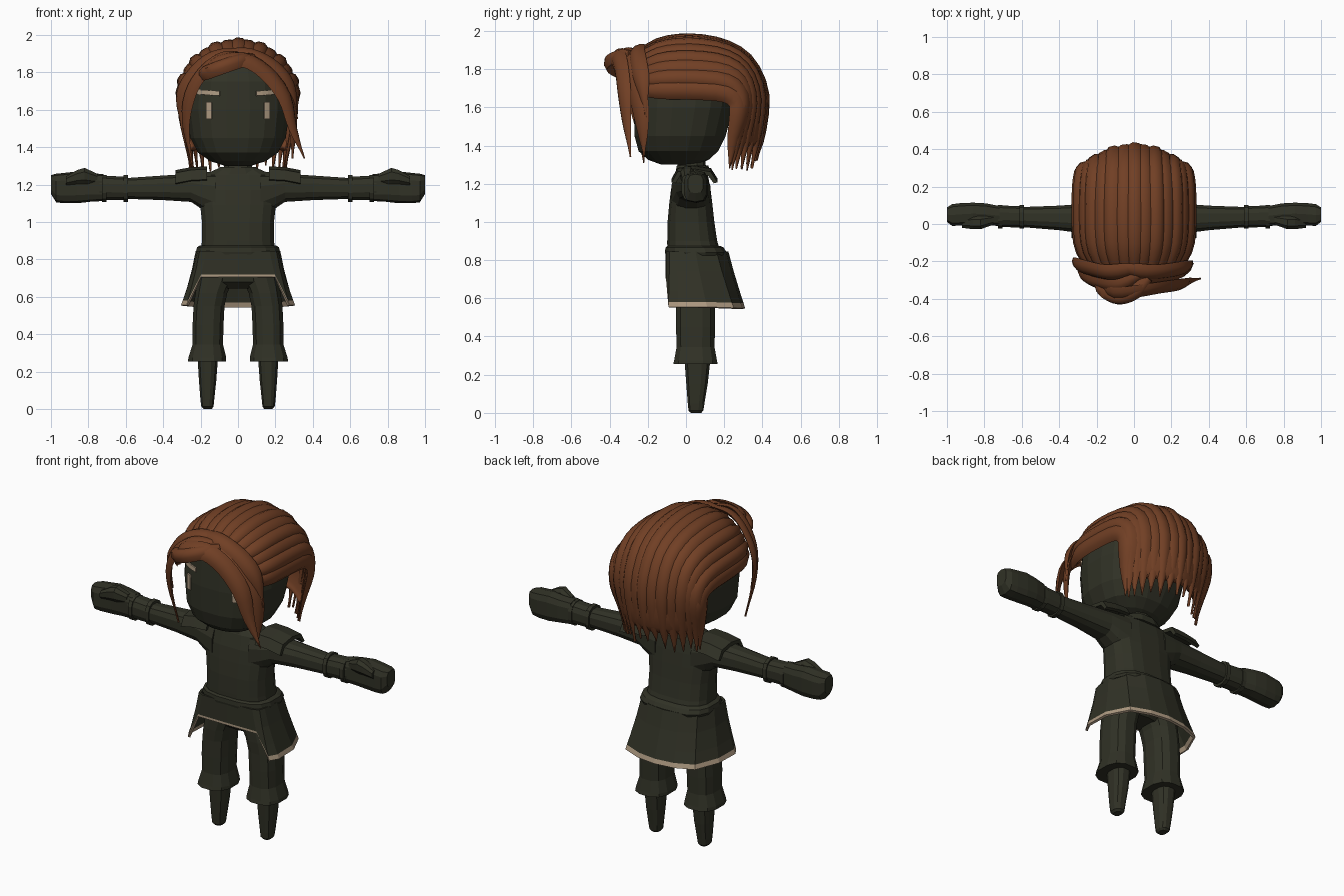
import bpy, math, random
from mathutils import Vector as V

if "Cube" in bpy.data.objects:
    bpy.data.objects.remove(bpy.data.objects["Cube"])

random.seed(4)


def material(name, rgb):
    m = bpy.data.materials.new(name)
    m.diffuse_color = (*rgb, 1)
    m.use_nodes = True
    m.node_tree.nodes["Principled BSDF"].inputs["Base Color"].default_value = m.diffuse_color
    return m


DARK = material("dark_olive", (0.030, 0.031, 0.019))
HAIR = material("auburn", (0.165, 0.050, 0.018))
TRIM = material("tan_trim", (0.42, 0.32, 0.22))


def make(name, verts, faces, mats, smooth=None):
    me = bpy.data.meshes.new(name)
    me.from_pydata([tuple(v) for v in verts], [], faces)
    for m in mats:
        me.materials.append(m)
    ob = bpy.data.objects.new(name, me)
    bpy.context.collection.objects.link(ob)
    if smooth:
        me.polygons.foreach_set("use_smooth", [True] * len(me.polygons))
        me.set_sharp_from_angle(angle=math.radians(smooth))
    return ob


def mirror(ob):
    ob.modifiers.new("mirror", 'MIRROR').use_mirror_merge = False
    return ob


def loft(name, rings, mat, smooth=None):
    n = len(rings[0])
    verts = [p for r in rings for p in r]
    faces = [(i * n + j, i * n + (j + 1) % n, (i + 1) * n + (j + 1) % n, (i + 1) * n + j)
             for i in range(len(rings) - 1) for j in range(n)]
    faces += [tuple(range(n))[::-1], tuple(range(len(verts) - n, len(verts)))]
    return make(name, verts, faces, [mat], smooth)


def oval(n, cu, cv, ru, rv, p=0.8):
    """Rounded-box outline; p below 1 makes it squarer."""
    out = []
    for k in range(n):
        a = 2 * math.pi * (k + 0.5) / n
        c, s = math.cos(a), math.sin(a)
        out.append((cu + ru * math.copysign(abs(c) ** p, c), cv + rv * math.copysign(abs(s) ** p, s)))
    return out


def upright(name, rows, n, mat=DARK, smooth=None, p=0.8):
    """Rows of (z, x min, x max, y min, y max)."""
    return loft(name, [[V((x, y, z)) for x, y in oval(n, (a + b) / 2, (c + d) / 2, (b - a) / 2, (d - c) / 2, p)]
                       for z, a, b, c, d in rows], mat, smooth)


def sideways(name, rows, n, p=0.8):
    """Rows of (x, y min, y max, z min, z max), mirrored to both arms."""
    return mirror(loft(name, [[V((x, y, z)) for y, z in oval(n, (a + b) / 2, (c + d) / 2, (b - a) / 2, (d - c) / 2, p)]
                              for x, a, b, c, d in rows], DARK))


# Head
HEAD = [(1.30, .07, -.13, .06), (1.325, .15, -.2, .12), (1.37, .215, -.25, .17), (1.45, .258, -.272, .21),
        (1.6, .28, -.275, .25), (1.75, .27, -.265, .27), (1.86, .2, -.2, .2), (1.92, .05, -.05, .05)]
upright("head", [(z, -hx, hx, f, b) for z, hx, f, b in HEAD], 20)


def face_y(x, z):
    """Depth of the face surface at a point seen from the front."""
    for (z0, h0, f0, b0), (z1, h1, f1, b1) in zip(HEAD, HEAD[1:]):
        if z0 <= z <= z1:
            t = (z - z0) / (z1 - z0)
            h, f, b = h0 + t * (h1 - h0), f0 + t * (f1 - f0), b0 + t * (b1 - b0)
            c = min(1, abs(x) / h) ** 1.25
            return (f + b) / 2 - (b - f) / 2 * (1 - c * c) ** 0.4


# Eyes and brows as thin plates following the face
def plate(name, x0, x1, z0, z1, slope=0):
    vs = []
    for i in range(5):
        x = x0 + (x1 - x0) * i / 4
        for z in (z0, z1):
            zz = z + slope * i / 4
            vs.append((x, face_y(x, zz) - 0.008, zz))
    ob = make(name, vs, [(2 * i, 2 * i + 2, 2 * i + 3, 2 * i + 1) for i in range(4)], [TRIM])
    ob.modifiers.new("thickness", 'SOLIDIFY').thickness = 0.009
    return ob


mirror(plate("eye", .142, .172, 1.55, 1.64))
mirror(plate("brow", .10, .22, 1.675, 1.70, .008))

# Neck, torso and belt
upright("neck", [(1.22, -.09, .09, -.05, .11), (1.34, -.07, .07, -.04, .1)], 10)
upright("torso", [(.82, -.205, .205, -.1, .19), (.9, -.195, .195, -.1, .165), (1.0, -.195, .195, -.098, .15),
                  (1.09, -.205, .205, -.09, .14), (1.17, -.215, .215, -.08, .13), (1.25, -.19, .19, -.06, .115),
                  (1.285, -.11, .11, -.04, .1)], 16, p=.7)
upright("belt", [(.825, -.222, .222, -.108, .21), (.84, -.228, .228, -.112, .215), (.865, -.222, .222, -.11, .2),
                 (.875, -.205, .205, -.1, .18)], 16, p=.7)

# Collar
upright("collar", [(1.25, -.14, .14, -.06, .13), (1.295, -.1, .1, -.05, .12)], 12)

# Shoulder flaps
flap = []
for x, lift in ((.165, .012), (.25, .008), (.335, -.008)):
    flap.append([V((x, y, z + lift)) for y, z in ((-.075, 1.215), (-.045, 1.27), (.045, 1.285), (.13, 1.27), (.165, 1.215),
                                                  (.145, 1.21), (.115, 1.25), (.045, 1.262), (-.03, 1.25), (-.055, 1.21))])
mirror(loft("shoulder_flap", flap, DARK))

# Arms, bracers, hands and thumbs
sideways("arm", [(.12, -.08, .13, 1.02, 1.275), (.2, -.065, .12, 1.07, 1.265), (.25, -.055, .112, 1.105, 1.26),
                 (.4, -.035, .1, 1.115, 1.25), (.6, -.018, .092, 1.122, 1.236), (.74, -.012, .092, 1.125, 1.24)], 12)
sideways("bracer", [(.6, -.02, .098, 1.115, 1.243), (.72, -.018, .1, 1.115, 1.25)], 12)
for i, x in enumerate((.6, .715)):
    sideways("bracer_band_%d" % i, [(x - .012, -.026, .104, 1.105, 1.252), (x + .012, -.026, .104, 1.105, 1.254)], 12)
sideways("hand", [(.72, -.01, .098, 1.112, 1.255), (.79, -.008, .112, 1.108, 1.262), (.86, -.005, .116, 1.1, 1.27),
                  (.93, -.01, .113, 1.1, 1.262), (.972, -.012, .108, 1.105, 1.258), (1.0, .01, .09, 1.15, 1.25)], 10, .6)
sideways("thumb", [(.75, -.005, .05, 1.2, 1.258), (.82, -.03, .045, 1.2, 1.292), (.86, -.03, .045, 1.2, 1.28),
                   (.92, -.022, .03, 1.195, 1.245)], 8)

# Pelvis, trouser legs and lower legs
upright("pelvis", [(.645, -.1, .1, -.02, .12), (.68, -.19, .19, -.06, .16), (.85, -.2, .2, -.09, .18)], 14)
mirror(upright("trouser_leg", [(.255, .06, .27, -.07, .17), (.275, .06, .268, -.065, .165), (.345, .078, .245, -.052, .152),
                               (.45, .075, .245, -.055, .155), (.55, .07, .24, -.055, .155), (.62, .055, .23, -.06, .158),
                               (.72, .01, .215, -.06, .16)], 12))
mirror(upright("lower_leg", [(0, .14, .185, .025, .08), (.012, .13, .197, .012, .092), (.05, .126, .202, .008, .098),
                             (.15, .115, .21, 0, .115), (.28, .105, .218, -.01, .13)], 12))

# Tunic skirt, open at the front, with a trimmed hem: top x, y then hem x, y, z
half = [(0, -.107, 0, -.107, .705), (.17, -.105, .2, -.105, .705), (.205, -.085, .275, -.092, .555),
        (.215, -.05, .305, -.04, .555), (.226, .05, .3, .11, .555), (.19, .16, .235, .25, .55),
        (.1, .21, .12, .295, .548), (0, .222, 0, .31, .548)]
cols = half + [(-a, b, -c, d, e) for a, b, c, d, e in half[-2:0:-1]]
verts, faces = [], []
for i, (tx, ty, bx, by, bz) in enumerate(cols):
    k = 0.9 if bz > .6 else 0.91
    for t in (0, .35, .7, k, 1):
        verts.append((tx + (bx - tx) * t ** 1.2, ty + (by - ty) * t ** 1.1, .845 + (bz - .845) * t))
    a, b = i * 5, (i + 1) % len(cols) * 5
    faces += [(a + j, a + j + 1, b + j + 1, b + j) for j in range(4)]
skirt = make("tunic_skirt", verts, faces, [DARK, TRIM])
for f in skirt.data.polygons:
    f.material_index = int(f.index % 4 == 3)
skirt.modifiers.new("thickness", 'SOLIDIFY').thickness = 0.014


# Hair: tapered locks along smooth paths
def path(pts, steps):
    p = [V(q) for q in pts]
    p = [2 * p[0] - p[1]] + p + [2 * p[-1] - p[-2]]
    out = []
    for s in range(steps + 1):
        u = s / steps * (len(p) - 3)
        i = min(int(u), len(p) - 4)
        t = u - i
        a, b, c, d = p[i:i + 4]
        out.append(.5 * (2 * b + (c - a) * t + (2 * a - 5 * b + 4 * c - d) * t * t + (3 * b - a - 3 * c + d) * t ** 3))
    return out


def lock(name, pts, width, thick, start=.6, taper=.62, tilt=0, steps=18):
    line = path(pts, steps)
    rings = []
    for i, c in enumerate(line):
        t = i / steps
        run = (line[min(i + 1, steps)] - line[max(i - 1, 0)]).normalized()
        out = c - V((0, min(max(c.y, -.05), .1), 1.62))
        out = (out - run * out.dot(run)).normalized()
        side = run.cross(out)
        out, side = out + side * tilt, side - out * tilt
        k = min(1, start + t * 3) * (1 if t < taper else max(.04, 1 - ((t - taper) / (1 - taper)) ** 1.5))
        w, h = width * k, thick * max(k, .3)
        rings.append([c + side * w * u + out * h * v for u, v in
                      ((-1, -.2), (-.6, .65), (0, 1), (.6, .65), (1, -.2), (0, -.7))])
    return loft(name, rings, HAIR, 50)


def strand(a, tip=0.0, r=1.0):
    s, c = math.sin(a) * r, math.cos(a) * r
    return [(.25 * s, -.235, 1.655 + .24 * c), (.30 * s, -.12, 1.655 + .285 * c), (.313 * s, .03, 1.65 + .305 * c),
            (.31 * s, .2, 1.64 + .285 * c), (.3 * s, .33 - .06 * s * s, 1.60 + .24 * c),
            (.295 * s, .405 - .13 * s * s, 1.54 + .13 * c), (.275 * s, .395 - .15 * s * s, 1.42 + .03 * c),
            (.255 * s, .365 - .14 * s * s, 1.275 + tip)]


N = 15
for i in range(N):
    a = math.radians(-82 + 164 * i / (N - 1))
    lock("hair_lock_%d" % i, strand(a, random.uniform(-.01, .06)), .052, .024 + .008 * (i % 2),
         taper=.7, tilt=.2 if i > N // 2 else -.2)

# Hair underlayer
M = 17
sheet = [path(strand(math.radians(-86 + 172 * i / (M - 1)), .12, .98), 16) for i in range(M)]
under = make("hair_underlayer", [p for row in sheet for p in row],
             [(i * 17 + j, i * 17 + j + 1, i * 17 + j + 18, i * 17 + j + 17) for i in range(M - 1) for j in range(16)],
             [HAIR], 50)
sol = under.modifiers.new("thickness", 'SOLIDIFY')
sol.thickness, sol.offset = 0.03, 0

# Swept fringe, side locks and front curl
lock("fringe_right", [(-.17, -.33, 1.8), (-.1, -.375, 1.855), (.03, -.36, 1.87), (.15, -.34, 1.80), (.25, -.325, 1.67),
                      (.295, -.31, 1.5), (.355, -.29, 1.34)], .052, .022)
lock("fringe_right_inner", [(-.08, -.27, 1.86), (.05, -.29, 1.87), (.18, -.28, 1.79), (.265, -.25, 1.66),
                            (.295, -.23, 1.5), (.29, -.22, 1.34)], .058, .022)
lock("fringe_right_upper", [(-.06, -.24, 1.91), (.08, -.26, 1.895), (.2, -.25, 1.83), (.285, -.23, 1.72),
                            (.315, -.21, 1.55)], .05, .022)
lock("fringe_left", [(.03, -.28, 1.89), (-.08, -.33, 1.88), (-.18, -.32, 1.81), (-.255, -.29, 1.69),
                     (-.28, -.25, 1.52), (-.245, -.22, 1.31)], .045, .022)
lock("fringe_left_upper", [(.02, -.24, 1.91), (-.13, -.26, 1.885), (-.24, -.24, 1.8), (-.31, -.215, 1.67),
                           (-.3, -.2, 1.5)], .05, .022)
lock("front_curl", [(.08, -.29, 1.88), (.0, -.37, 1.86), (-.09, -.395, 1.83), (-.17, -.35, 1.80), (-.2, -.27, 1.79)],
     .045, .036, taper=.75)
